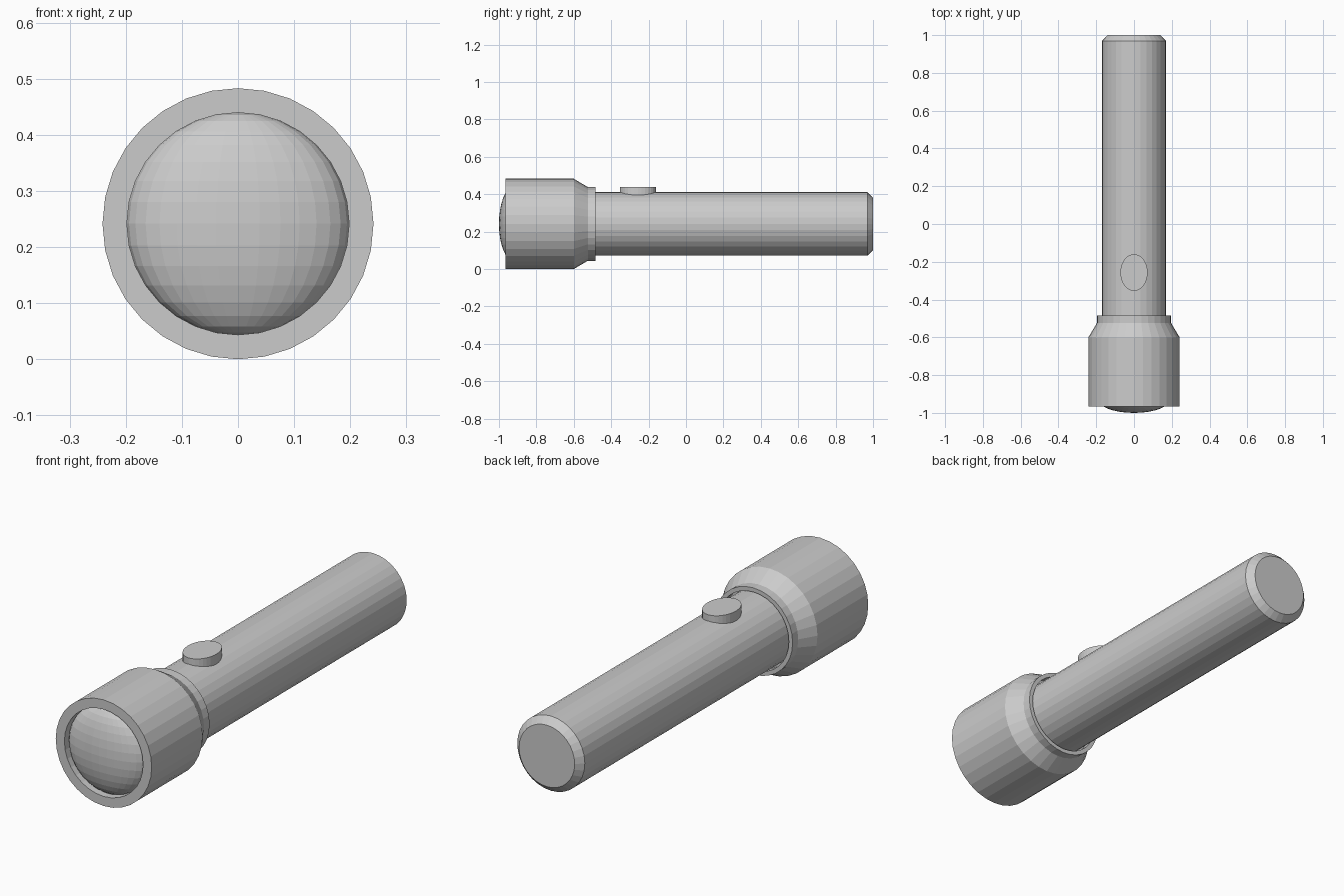
import bpy, bmesh, math

if "Cube" in bpy.data.objects:
    bpy.data.objects.remove(bpy.data.objects["Cube"])

AXIS_Z = 0.2415
SIDES = 32


def lathe(name, profile, closed=False):
    """Revolve (radius, y) points around the torch's long axis."""
    bm = bmesh.new()
    rings = []
    for r, y in profile:
        rings.append([bm.verts.new((r * math.sin(2 * math.pi * i / SIDES), y,
                                    AXIS_Z + r * math.cos(2 * math.pi * i / SIDES)))
                      for i in range(SIDES)])
    pairs = list(zip(rings, rings[1:]))
    if closed:
        pairs.append((rings[-1], rings[0]))
    else:
        bm.faces.new(rings[0])
        bm.faces.new(rings[-1])
    for a, b in pairs:
        for i in range(SIDES):
            j = (i + 1) % SIDES
            bm.faces.new((a[i], a[j], b[j], b[i]))
    bmesh.ops.recalc_face_normals(bm, faces=bm.faces)
    mesh = bpy.data.meshes.new(name)
    bm.to_mesh(mesh)
    bm.free()
    obj = bpy.data.objects.new(name, mesh)
    bpy.context.collection.objects.link(obj)
    return obj


# Handle with chamfered tail
lathe("handle", [(0.17, -0.53), (0.17, 0.97), (0.14, 1.0)])

# Head: front rim, barrel, tapered neck, collar with thin groove, lens seat
lathe("head", [(0.198, -0.965), (0.2415, -0.965), (0.2415, -0.6),
               (0.197, -0.525), (0.197, -0.485), (0.178, -0.485),
               (0.178, -0.52), (0.165, -0.52), (0.165, -0.56),
               (0.198, -0.62)], closed=True)

# Domed lens
bpy.ops.mesh.primitive_uv_sphere_add(segments=32, ring_count=16, radius=1,
                                     location=(0, -0.922, AXIS_Z))
lens = bpy.context.object
lens.name = "lens"
lens.scale = (0.198, 0.078, 0.198)

# Oval switch button
bpy.ops.mesh.primitive_cylinder_add(vertices=32, radius=1, depth=1,
                                    location=(0, -0.257, 0.405))
button = bpy.context.object
button.name = "switch_button"
button.scale = (0.072, 0.097, 0.07)
